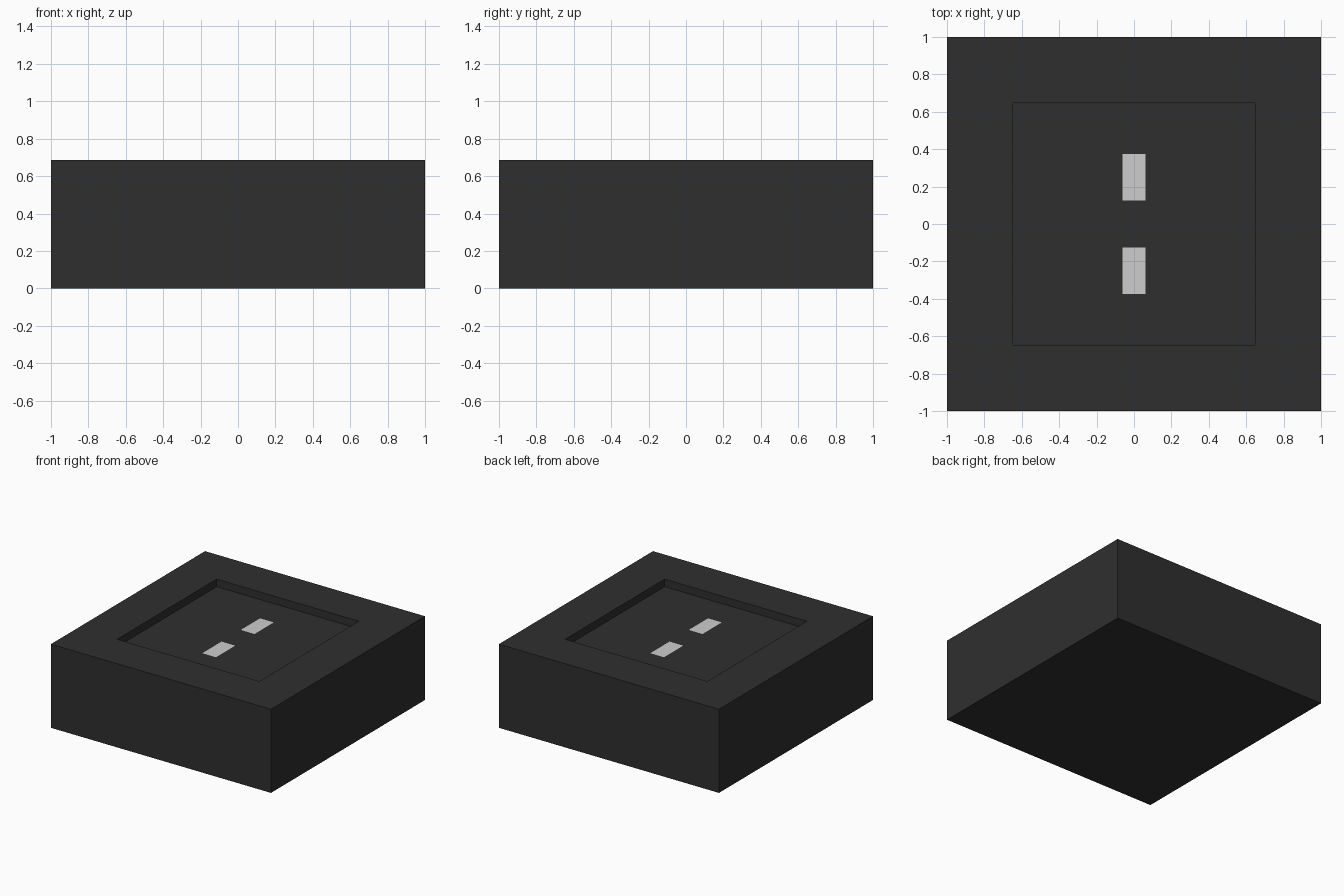
import bpy, bmesh
from mathutils import Vector

if "Cube" in bpy.data.objects:
    bpy.data.objects.remove(bpy.data.objects["Cube"])

HEIGHT, RECESS, FLOOR_Z = 0.6875, 0.5, 0.625


def material(name, value):
    m = bpy.data.materials.new(name)
    m.diffuse_color = (value, value, value, 1)
    m.use_nodes = True
    m.node_tree.nodes["Principled BSDF"].inputs["Base Color"].default_value = m.diffuse_color
    return m


# Solid block
bm = bmesh.new()
bmesh.ops.create_cube(bm, size=1)
for v in bm.verts:
    v.co = Vector((v.co.x * 2, v.co.y * 2, (v.co.z + 0.5) * HEIGHT))

# Square recess sunk into the top
top = max(bm.faces, key=lambda f: f.calc_center_median().z)
bmesh.ops.inset_region(bm, faces=[top], thickness=1 - RECESS)
floor = bmesh.ops.extrude_discrete_faces(bm, faces=[top])["faces"][0]
for v in floor.verts:
    v.co.z = FLOOR_Z


def is_floor(f):
    return f.normal.z > 0.9 and abs(f.calc_center_median().z - FLOOR_Z) < 1e-4


# Cut the outlines of the two light marks into the recess floor
cuts = [((1, 0, 0), x) for x in (-0.0625, 0.0625)]
cuts += [((0, 1, 0), y) for y in (-0.375, -0.125, 0.125, 0.375)]
bm.normal_update()
for axis, d in cuts:
    faces = [f for f in bm.faces if is_floor(f)]
    edges = {e for f in faces for e in f.edges}
    verts = {v for f in faces for v in f.verts}
    bmesh.ops.bisect_plane(bm, geom=faces + list(edges) + list(verts),
                           plane_co=Vector(axis) * d, plane_no=axis)
    bm.normal_update()

# Light colour on the two marks only
for f in bm.faces:
    c = f.calc_center_median()
    if is_floor(f) and abs(c.x) < 0.06 and 0.125 < abs(c.y) < 0.375:
        f.material_index = 1

mesh = bpy.data.meshes.new("recessed_block")
bm.to_mesh(mesh)
bm.free()
mesh.materials.append(material("charcoal", 0.028))
mesh.materials.append(material("light grey", 0.61))
block = bpy.data.objects.new("recessed_block", mesh)
bpy.context.collection.objects.link(block)
